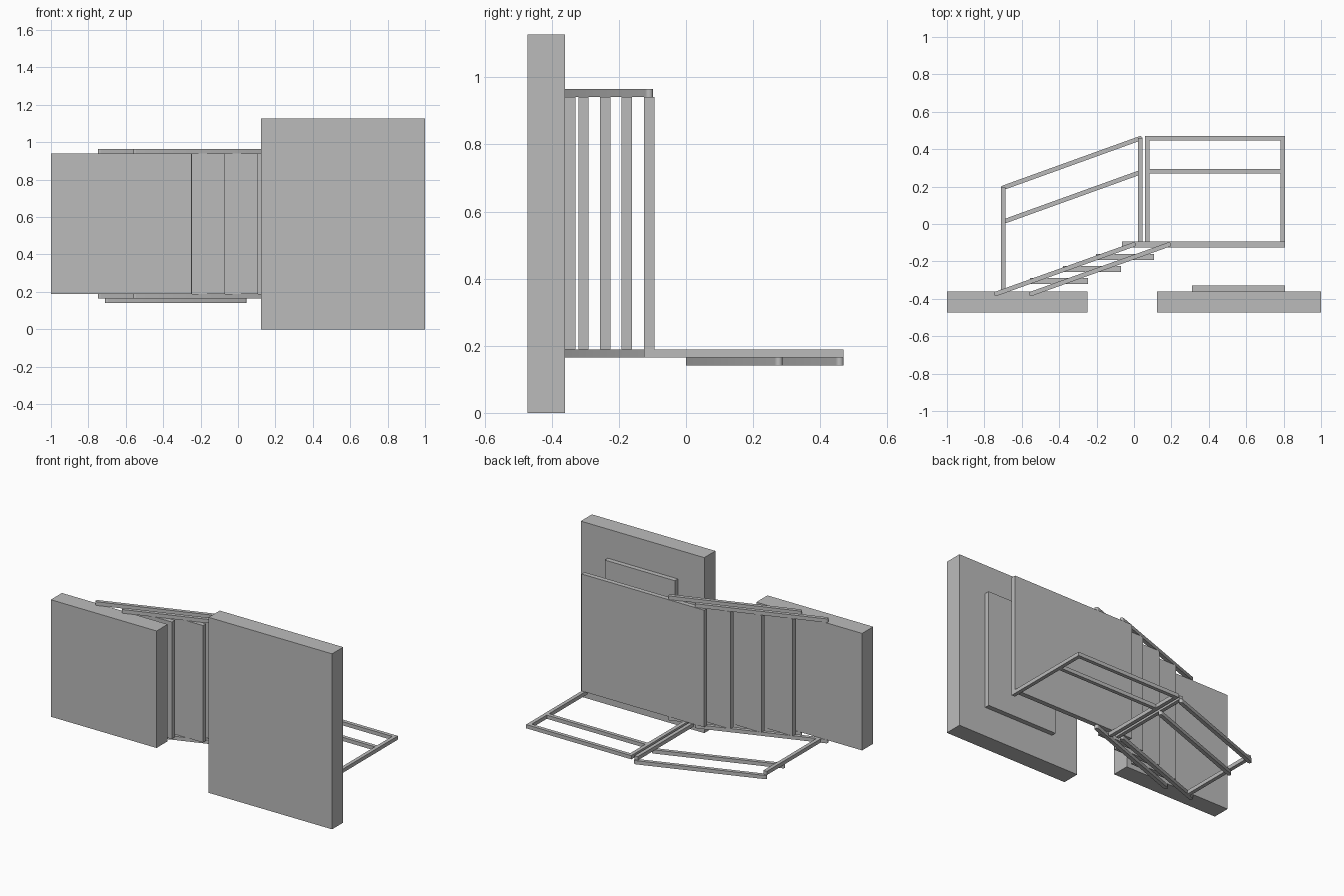
import bpy, bmesh, math
from mathutils import Vector

cube = bpy.data.objects.get("Cube")
if cube:
    bpy.data.objects.remove(cube, do_unlink=True)

grey = bpy.data.materials.new("plain_grey")
grey.use_nodes = True
colour = (0.5, 0.5, 0.5, 1)
grey.diffuse_color = colour
grey.node_tree.nodes["Principled BSDF"].inputs["Base Color"].default_value = colour


def extrude_profile(name, points, z0, z1):
    """Closed outline in the xy plane, extruded from z0 to z1."""
    bm = bmesh.new()
    face = bm.faces.new([bm.verts.new((x, y, z0)) for x, y in points])
    new = bmesh.ops.extrude_face_region(bm, geom=[face])["geom"]
    bmesh.ops.translate(bm, vec=(0, 0, z1 - z0),
                        verts=[v for v in new if isinstance(v, bmesh.types.BMVert)])
    bmesh.ops.recalc_face_normals(bm, faces=bm.faces)
    mesh = bpy.data.meshes.new(name)
    bm.to_mesh(mesh)
    bm.free()
    mesh.materials.append(grey)
    obj = bpy.data.objects.new(name, mesh)
    bpy.context.collection.objects.link(obj)
    return obj


def box(name, x0, x1, y0, y1, z0, z1):
    return extrude_profile(name, [(x0, y0), (x1, y0), (x1, y1), (x0, y1)], z0, z1)


def round_bar(name, start, end, z0, z1, radius=0.012, steps=8):
    """Flat bar with rounded ends running between two points."""
    a, b = Vector(start), Vector(end)
    heading = math.atan2(b.y - a.y, b.x - a.x)
    points = []
    for centre, turn in ((b, -math.pi / 2), (a, math.pi / 2)):
        for i in range(steps + 1):
            t = heading + turn + math.pi * i / steps
            points.append((centre.x + radius * math.cos(t),
                           centre.y + radius * math.sin(t)))
    obj = extrude_profile(name, points, z0, z1)
    for p in obj.data.polygons:
        p.use_smooth = abs(p.normal.z) < 0.5
    for e in obj.data.edges:
        z = [obj.data.vertices[v].co.z for v in e.vertices]
        if abs(z[0] - z[1]) < 1e-5:
            e.use_edge_sharp = True
    return obj


NEAR, FAR = 0.189, 0.941      # sides of the walkway
BAR = 0.024                   # bar thickness
THICK = 0.031                 # tread thickness

# Base slabs and raised pad
box("large_base_slab", 0.122, 1, -0.473, -0.36, 0, 1.128)
box("small_base_slab", -1, -0.248, -0.473, -0.36, NEAR, FAR)
box("base_pad", 0.31, 0.808, -0.36, -0.329, NEAR, FAR)

# Platform and treads
box("platform", -0.063, 0.808, -0.125, -0.094, NEAR, FAR)
for i in range(3):
    x, y = -0.556 + 0.177 * i, -0.321 + 0.0645 * i
    box(f"tread_{i + 1}", x, x + 0.31, y, y + THICK, NEAR, FAR)

# Paired stringers on both sides of the steps
for side, z in (("near", NEAR - BAR), ("far", FAR)):
    for label, x in (("upper", -0.737), ("lower", -0.549)):
        round_bar(f"{side}_{label}_stringer", (x, -0.373), (x + 0.735, -0.11), z, z + BAR)

# Step railing: two posts and two sloping rails outside them
z = NEAR - BAR
box("step_post_low", -0.711, -0.687, -0.36, 0.195, z, NEAR)
box("step_post_high", 0.021, 0.045, -0.11, 0.459, z, NEAR)
for label, y in (("top", 0.194), ("middle", 0.012)):
    round_bar(f"step_{label}_rail", (-0.699, y), (0.033, y + 0.264), z - BAR, z)

# Platform railing: two posts and two level rails
box("platform_post_inner", 0.06, 0.084, -0.125, 0.47, z, NEAR)
box("platform_post_outer", 0.784, 0.808, -0.125, 0.47, z, NEAR)
for label, y in (("top", 0.446), ("middle", 0.27)):
    box(f"platform_{label}_rail", 0.084, 0.784, y, y + BAR, z, NEAR)
